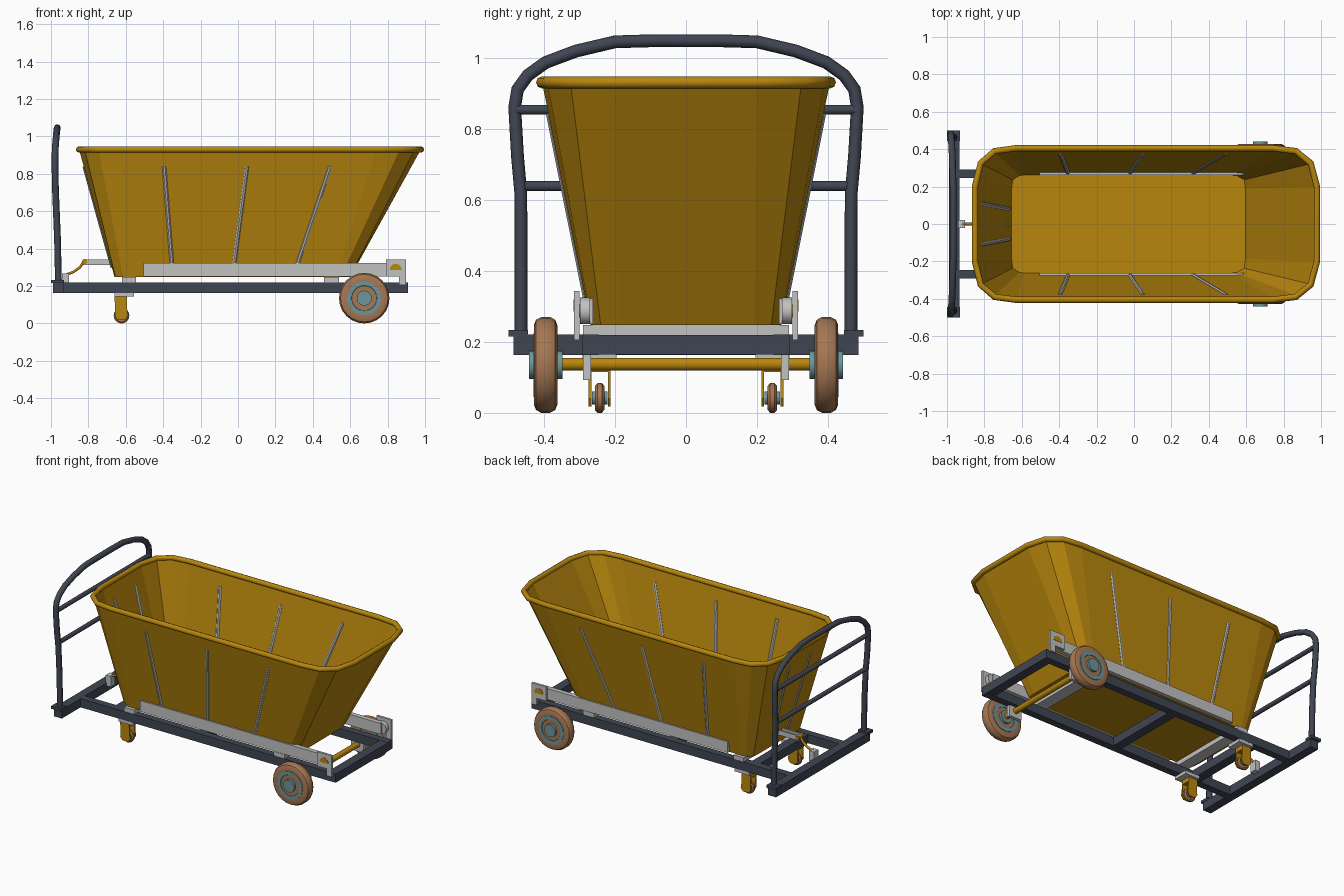
import bpy, bmesh, math
from mathutils import Vector

if "Cube" in bpy.data.objects:
    bpy.data.objects.remove(bpy.data.objects["Cube"])


def material(name, r, g, b):
    m = bpy.data.materials.new(name)
    m.diffuse_color = (r, g, b, 1)
    m.use_nodes = True
    m.node_tree.nodes["Principled BSDF"].inputs["Base Color"].default_value = m.diffuse_color
    return m


YELLOW = material("ochre_paint", 0.48, 0.24, 0.004)
DARK = material("dark_slate_steel", 0.05, 0.06, 0.085)
GREY = material("light_grey_steel", 0.54, 0.54, 0.54)
BROWN = material("brown_rubber", 0.38, 0.185, 0.085)
BLUE = material("blue_grey_hub", 0.15, 0.31, 0.34)


def make(name, bm, mat, smooth=False):
    bmesh.ops.recalc_face_normals(bm, faces=bm.faces)
    me = bpy.data.meshes.new(name)
    bm.to_mesh(me)
    bm.free()
    me.materials.append(mat)
    ob = bpy.data.objects.new(name, me)
    bpy.context.collection.objects.link(ob)
    if smooth:
        bpy.ops.object.select_all(action='DESELECT')
        ob.select_set(True)
        bpy.context.view_layer.objects.active = ob
        bpy.ops.object.shade_smooth_by_angle(angle=math.radians(35))
    return ob


def box(name, x, y, z, mat):
    bm = bmesh.new()
    bmesh.ops.create_cube(bm, size=1)
    for v in bm.verts:
        v.co = [(a + b) / 2 + c * (b - a) for (a, b), c in zip((x, y, z), v.co)]
    return make(name, bm, mat)


def rod(name, p, q, r, mat, sides=12):
    p, q = Vector(p), Vector(q)
    bm = bmesh.new()
    bmesh.ops.create_cone(bm, cap_ends=True, segments=sides, radius1=r, radius2=r, depth=(q - p).length)
    rot = (q - p).to_track_quat('Z', 'Y')
    for v in bm.verts:
        v.co = rot @ v.co + (p + q) / 2
    return make(name, bm, mat, sides > 8)


def tube(name, pts, r, mat, closed=False, res=2):
    cu = bpy.data.curves.new(name, 'CURVE')
    cu.dimensions = '3D'
    cu.bevel_depth, cu.bevel_resolution, cu.use_fill_caps = r, res, True
    sp = cu.splines.new('POLY')
    sp.points.add(len(pts) - 1)
    for sp_pt, co in zip(sp.points, pts):
        sp_pt.co = (*co, 1)
    sp.use_cyclic_u = closed
    cu.materials.append(mat)
    ob = bpy.data.objects.new(name, cu)
    bpy.context.collection.objects.link(ob)
    bpy.ops.object.select_all(action='DESELECT')
    ob.select_set(True)
    bpy.context.view_layer.objects.active = ob
    bpy.ops.object.convert(target='MESH')
    return ob


def lathe(name, profile, centre, mat, n=24):
    """Spin (radius, y) points around the y axis through centre."""
    cx, cy, cz = centre
    bm = bmesh.new()
    rings = [[bm.verts.new((cx + r * math.cos(2 * math.pi * i / n), cy + y,
                            cz + r * math.sin(2 * math.pi * i / n))) for i in range(n)]
             for r, y in profile]
    for a, b in zip(rings, rings[1:]):
        for i in range(n):
            bm.faces.new((a[i], a[(i + 1) % n], b[(i + 1) % n], b[i]))
    bm.faces.new(rings[0])
    bm.faces.new(rings[-1])
    return make(name, bm, mat, True)


def plate(name, xz, y0, y1, mat):
    """Extrude an x-z outline from y0 to y1."""
    bm = bmesh.new()
    f = bm.faces.new([bm.verts.new((x, y0, z)) for x, z in xz])
    new = bmesh.ops.extrude_face_region(bm, geom=[f])["geom"]
    for v in new:
        if isinstance(v, bmesh.types.BMVert):
            v.co.y = y1
    return make(name, bm, mat)


# Tapered bucket: half outlines from front (+x) to back, mirrored in y
Z0, Z1 = 0.247, 0.93
TOP = [(.978, .2), (.945, .325), (.865, .39), (.74, .405), (-.63, .405), (-.745, .39), (-.82, .325), (-.85, .2)]
BOT = [(.6, .19), (.595, .24), (.55, .265), (.52, .268), (-.59, .268), (-.615, .265), (-.655, .24), (-.66, .19)]


def loop(half, z):
    return [(x, y, z) for x, y in half] + [(x, -y, z) for x, y in reversed(half)]


bm = bmesh.new()
lo = [bm.verts.new(p) for p in loop(BOT, Z0)]
hi = [bm.verts.new(p) for p in loop(TOP, Z1)]
bm.faces.new(lo)
for i in range(len(lo)):
    j = (i + 1) % len(lo)
    bm.faces.new((lo[i], lo[j], hi[j], hi[i]))
bmesh.ops.recalc_face_normals(bm, faces=bm.faces)
# make sure the floor faces down so the wall thickens inwards
bm.normal_update()
flip = max(bm.faces, key=lambda f: len(f.verts)).normal.z > 0
bucket = make("bucket", bm, YELLOW)
if flip or bucket.data.polygons[0].normal.z > 0:
    bucket.data.flip_normals()
sol = bucket.modifiers.new("wall", 'SOLIDIFY')
sol.thickness, sol.offset = 0.01, -1
tube("bucket_rim", loop(TOP, Z1), 0.017, YELLOW, closed=True)


def wall(z, a, b):
    return a + (b - a) * (z - Z0) / (Z1 - Z0)


# Stiffening ribs through the side and back walls
for s in (-1, 1):
    for xt, xb in ((-.395, -.353), (.048, -.022), (.493, .315)):
        rod("side_rib", (xb, s * (wall(.31, .268, .405) - .005), .31),
            (xt, s * (wall(.84, .268, .405) - .005), .84), .012, GREY, 8)
    rod("back_rib", (wall(.3, -.66, -.85) + .005, s * .08, .3),
        (wall(.84, -.66, -.85) + .005, s * .11, .84), .012, GREY, 8)

# Chassis
ZF = (.163, .22)
for s in (-1, 1):
    box("chassis_rail", (-.94, .91), sorted((s * .245, s * .292)), ZF, DARK)
    box("handle_foot", (-1.0, -.93), sorted((s * .445, s * .5)), (.215, .233), DARK)
box("rear_beam", (-.99, -.933), (-.485, .485), ZF, DARK)
for x in (.88, -.08, -.68):
    box("cross_beam", (x - .03, x + .03), (-.25, .25), (.164, .219), DARK)
for x in ((.46, .54), (-.62, -.545)):
    box("bucket_support", x, (-.29, .29), (.218, .247), GREY)

# Push handle: hoop plus two cross bars
half = [(-.96, .464, .22), (-.965, .464, .45), (-.972, .465, .62), (-.976, .474, .72), (-.979, .482, .86),
        (-.978, .474, .91), (-.976, .445, .95), (-.973, .395, .986), (-.97, .31, 1.018), (-.967, .2, 1.044),
        (-.966, .1, 1.047)]
tube("handle_hoop", half + [(x, -y, z) for x, y, z in reversed(half)], .018, DARK)
for z, y in ((.638, .465), (.853, .48)):
    rod("handle_bar", (-.975, -y, z), (-.975, y, z), .014, DARK)

# Tipping pivots: arms, plates, pins
for s in (-1, 1):
    box("tipping_arm", (-.505, .85), sorted((s * .262, s * .292)), (.25, .322), GREY)
    plate("pivot_plate", [(.79, .25), (.79, .343), (.897, .343), (.897, .205), (.86, .205), (.86, .25)],
          s * .3, s * .315, GREY)
    rod("pivot_disc", (.843, s * .27, .287), (.843, s * .298, .287), .037, GREY, 20)
    rod("pivot_pin", (.843, s * .285, .287), (.843, s * .303, .287), .018, YELLOW)
    arc = [(.843 + .032 * math.cos(a * math.pi / 8), .285 + .034 * math.sin(a * math.pi / 8)) for a in range(9)]
    plate("pivot_window", arc, s * .313, s * .317, YELLOW)

# Main wheels and axle
WX, WZ = .675, .135
rod("axle", (WX, -.37, WZ + .002), (WX, .37, WZ + .002), .018, YELLOW, 16)
for s in (-1, 1):
    c = (WX, s * .395, WZ)
    box("axle_bracket", (WX - .045, WX + .045), sorted((s * .268, s * .29)), (.092, .165), GREY)
    lathe("tyre", [(.088, -.031), (.112, -.033), (.127, -.027), (.135, -.012),
                   (.135, .012), (.127, .027), (.112, .033), (.088, .031)], c, BROWN)
    lathe("wheel_hub", [(.04, -.047), (.04, -.03), (.065, -.028), (.068, -.034), (.09, -.034),
                        (.09, .034), (.068, .034), (.065, .028), (.04, .03), (.04, .047)], c, BLUE)

# Rear castors
CX, CZ = -.623, .042
FORK = [(-.66, .145), (-.595, .145), (-.592, .07), (-.587, .04), (-.603, .018),
        (-.643, .018), (-.659, .04), (-.657, .07)]
for s in (-1, 1):
    y = s * .243
    box("castor_plate", (-.66, -.555), (y - .048, y + .048), (.143, .165), GREY)
    for d in (-1, 1):
        plate("castor_fork", FORK, y + d * .023, y + d * .031, YELLOW)
    box("castor_fork_top", (-.66, -.595), (y - .03, y + .03), (.115, .145), YELLOW)
    lathe("castor_tyre", [(.02, -.01), (.034, -.013), (.042, -.006), (.042, .006), (.034, .013), (.02, .01)],
          (CX, y, CZ), BROWN, 16)
    rod("castor_hub", (CX, y - .022, CZ), (CX, y + .022, CZ), .018, BLUE)

# Rear latch: bracket, hook and catch
box("latch_bracket", (-.94, -.903), (-.022, .022), (.2, .268), GREY)
tube("latch_hook", [(-.915, 0, .262), (-.88, 0, .275), (-.845, 0, .3), (-.825, 0, .33)], .008, YELLOW, res=1)
rod("latch_pin", (-.82, -.028, .33), (-.82, .028, .33), .014, YELLOW)
for s in (-1, 1):
    box("latch_catch", (-.83, -.675), sorted((s * .012, s * .022)), (.312, .343), GREY)
